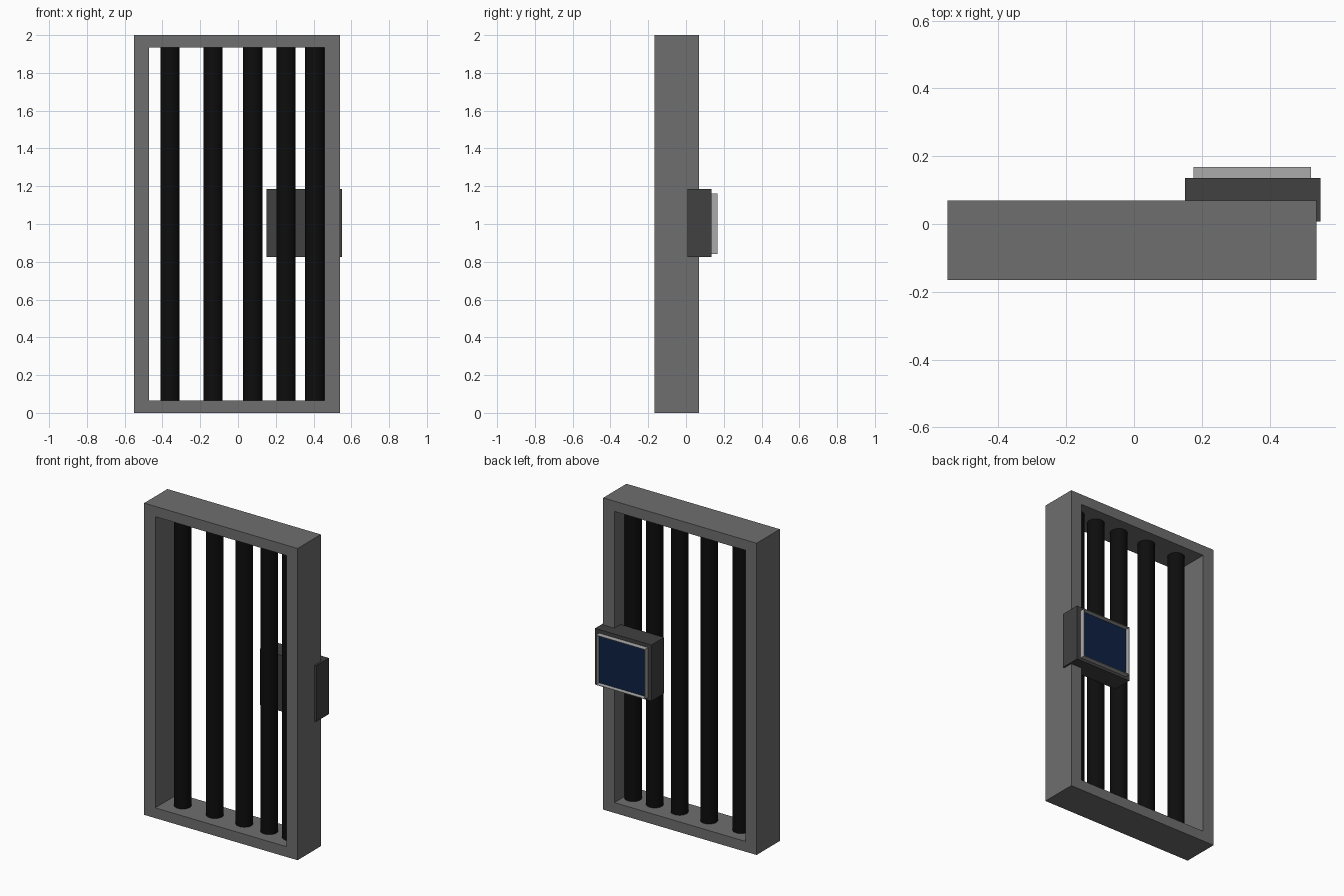
import bpy, bmesh, math

if "Cube" in bpy.data.objects:
    bpy.data.objects.remove(bpy.data.objects["Cube"])


def material(name, rgb):
    m = bpy.data.materials.new(name)
    m.diffuse_color = (*rgb, 1)
    m.use_nodes = True
    m.node_tree.nodes["Principled BSDF"].inputs["Base Color"].default_value = m.diffuse_color
    return m


STEEL = material("steel_grey", (0.156, 0.156, 0.156))
BLACK = material("bar_black", (0.004, 0.004, 0.004))
DARK = material("dark_grey", (0.052, 0.052, 0.052))
LIGHT = material("light_grey", (0.41, 0.41, 0.41))
NAVY = material("screen_navy", (0.004, 0.015, 0.054))


def finish(name, bm, mat):
    bmesh.ops.recalc_face_normals(bm, faces=bm.faces)
    me = bpy.data.meshes.new(name)
    bm.to_mesh(me)
    bm.free()
    me.materials.append(mat)
    ob = bpy.data.objects.new(name, me)
    bpy.context.collection.objects.link(ob)
    return ob


def box(name, x, y, z, mat):
    bm = bmesh.new()
    bmesh.ops.create_cube(bm, size=1)
    for v in bm.verts:
        for i, (a, b) in enumerate((x, y, z)):
            v.co[i] = a if v.co[i] < 0 else b
    return finish(name, bm, mat)


def ring(name, x, y, z, ix, iz, mat):
    """Rectangular frame in the xz plane with opening ix, iz."""
    bm = bmesh.new()

    def loop(xr, zr, d):
        return [bm.verts.new((xr[i], d, zr[j])) for i, j in ((0, 0), (1, 0), (1, 1), (0, 1))]

    loops = [loop(x, z, y[0]), loop(x, z, y[1]), loop(ix, iz, y[1]), loop(ix, iz, y[0])]
    for k in range(4):
        a, b = loops[k], loops[(k + 1) % 4]
        for i in range(4):
            j = (i + 1) % 4
            bm.faces.new((a[i], a[j], b[j], b[i]))
    return finish(name, bm, mat)


# Door frame
ring("door_frame", (-0.55, 0.539), (-0.166, 0.07), (0, 2),
     (-0.471, 0.459), (0.066, 1.934), STEEL)

# Vertical bars
for n, x in enumerate((-0.36, -0.132, 0.078, 0.254, 0.407)):
    bpy.ops.mesh.primitive_cylinder_add(vertices=32, radius=0.051, depth=1.88,
                                        location=(x, -0.046, 1))
    bar = bpy.context.object
    bar.name = f"bar_{n + 1}"
    bar.data.materials.append(BLACK)
    bpy.ops.object.shade_smooth_by_angle(angle=math.radians(40))

# Lock box with a thin raised rim around a flat screen
box("lock_box", (0.15, 0.55), (0.008, 0.136), (0.825, 1.185), DARK)
ring("screen_rim", (0.175, 0.522), (0.13, 0.168), (0.842, 1.162),
     (0.178, 0.519), (0.845, 1.159), LIGHT)
box("screen", (0.178, 0.519), (0.133, 0.139), (0.845, 1.159), NAVY)
